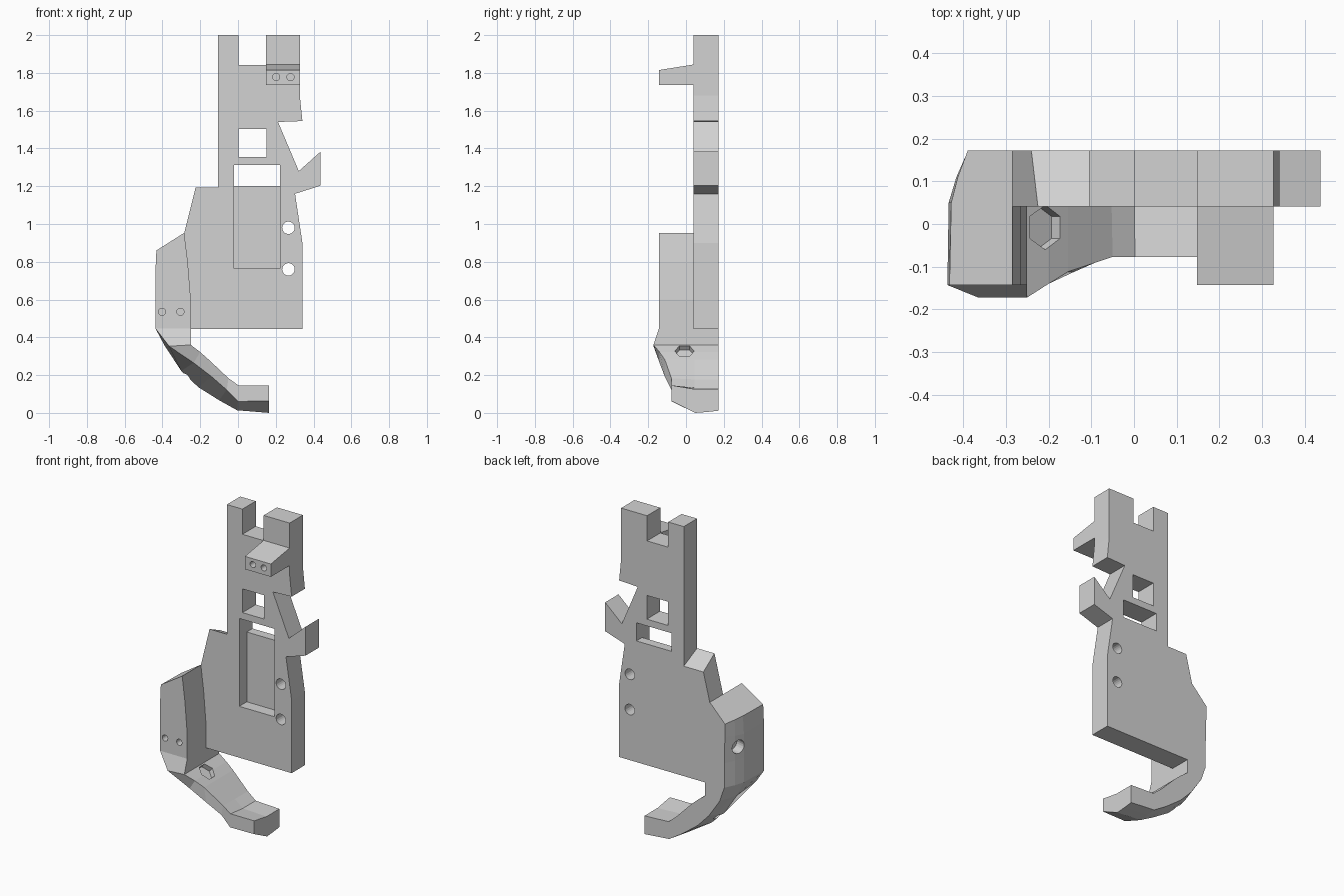
import bpy, bmesh, math
from mathutils import Vector

if "Cube" in bpy.data.objects:
    bpy.data.objects.remove(bpy.data.objects["Cube"])

grey = bpy.data.materials.new("plain_grey")
grey.use_nodes = True
colour = (0.65, 0.65, 0.65, 1)
grey.diffuse_color = colour
grey.node_tree.nodes["Principled BSDF"].inputs["Base Color"].default_value = colour

BACK, FACE, FRONT = 0.172, 0.041, -0.143


def loft(name, sections):
    """Skin a closed solid through matching rings of points."""
    bm = bmesh.new()
    rings = [[bm.verts.new(p) for p in ring] for ring in sections]
    for a, b in zip(rings, rings[1:]):
        for i in range(len(a)):
            j = (i + 1) % len(a)
            bm.faces.new((a[i], a[j], b[j], b[i]))
    bm.faces.new(rings[0])
    bm.faces.new(rings[-1])
    bmesh.ops.recalc_face_normals(bm, faces=bm.faces)
    mesh = bpy.data.meshes.new(name)
    bm.to_mesh(mesh)
    bm.free()
    mesh.materials.append(grey)
    obj = bpy.data.objects.new(name, mesh)
    bpy.context.collection.objects.link(obj)
    return obj


def extrude_y(name, outline, y0, y1):
    return loft(name, [[(x, y, z) for x, z in outline] for y in (y0, y1)])


def extrude_x(name, outline, x0, x1):
    return loft(name, [[(x, y, z) for y, z in outline] for x in (x0, x1)])


def box(x0, x1, y0, y1, z0, z1):
    return extrude_y("cutter", [(x0, z0), (x1, z0), (x1, z1), (x0, z1)], y0, y1)


def rod(start, end, radius, sides=20):
    """Prism between two points, with a corner along y where it can be."""
    start, end = Vector(start), Vector(end)
    axis = (end - start).normalized()
    u = Vector((1, 0, 0)) if abs(axis.y) > 0.9 else Vector((0, 1, 0))
    v = axis.cross(u).normalized()
    u = v.cross(axis)
    turns = [2 * math.pi * i / sides for i in range(sides)]
    return loft("cutter", [[c + radius * (u * math.cos(t) + v * math.sin(t))
                            for t in turns] for c in (start, end)])


def cut(obj, cutters):
    for cutter in cutters:
        cutter.hide_render = True
        mod = obj.modifiers.new("cut", 'BOOLEAN')
        mod.operation = 'DIFFERENCE'
        mod.solver = 'EXACT'
        mod.object = cutter
        bpy.context.view_layer.objects.active = obj
        bpy.ops.object.modifier_apply(modifier=mod.name)
        bpy.data.objects.remove(cutter)


# Main plate with notched top and side hook
plate = extrude_y("main_plate", [
    (-0.105, 2), (0.002, 2), (0.002, 1.843), (0.148, 1.843), (0.148, 2), (0.327, 2),
    (0.327, 1.68), (0.341, 1.545), (0.212, 1.54), (0.322, 1.28), (0.437, 1.383),
    (0.437, 1.203), (0.302, 1.16), (0.341, 0.9), (0.341, 0.445), (-0.27, 0.445),
    (-0.27, 0.7), (-0.29, 0.94), (-0.285, 0.95), (-0.225, 1.192), (-0.105, 1.192)],
    FACE, BACK)
shoulder_slope = [(FACE, 1.192), (BACK, 1.13), (BACK + 0.1, 1.083),
                  (BACK + 0.1, 1.3), (FACE - 0.1, 1.3), (FACE - 0.1, 1.24)]
cut(plate, [
    extrude_x("cutter", shoulder_slope, -0.4, -0.105),
    box(0.002, 0.15, -0.1, 0.3, 1.355, 1.503),      # square window
    box(-0.02, 0.222, -0.1, 0.115, 0.765, 1.313),   # long recess
    box(-0.02, 0.222, 0.1, 0.3, 1.2, 1.313),        # slot through the recess
    rod((0.267, -0.1, 0.98), (0.267, 0.3, 0.98), 0.033),
    rod((0.267, -0.1, 0.76), (0.267, 0.3, 0.76), 0.033)])

# Wedge lug on the front of the plate
lug = extrude_x("front_lug", [(FACE + 0.01, 1.735), (FACE + 0.01, 1.846),
                              (FRONT, 1.815), (FRONT, 1.735)], 0.148, 0.327)
cut(lug, [rod((x, -0.2, 1.778), (x, 0.0, 1.778), 0.019) for x in (0.202, 0.278)])


# Side block that sweeps down into a curved foot
def section(inner, outer, low, y_front, chamfer, drop=0, sag=0):
    a, b = Vector(inner), Vector(outer)
    c = a.lerp(b, drop)
    heel = b.lerp(a, chamfer) - Vector((0, sag))

    def at(p, y):
        return (p[0], y, p[1])
    return [at(a, y_front), at(c, 0.045), at(c, BACK), at(heel, BACK),
            at(b.lerp(heel, 0.4), 0.11), at(b, 0.05), at(low, y_front)]


arm = loft("side_block_and_foot", [
    section((0.165, 0.146), (0.165, 0), (0.165, 0.063), -0.077, 0.08, 0.14),
    section((0.002, 0.146), (-0.005, 0.014), (0, 0.061), -0.077, 0.09, 0.1),
    section((-0.05, 0.183), (-0.1, 0.067), (-0.06, 0.122), -0.077, 0.13, 0.05),
    section((-0.155, 0.282), (-0.21, 0.136), (-0.14, 0.192), -0.112, 0.18),
    section((-0.2, 0.322), (-0.3, 0.222), (-0.235, 0.265), -0.14, 0.22),
    section((-0.25, 0.36), (-0.388, 0.355), (-0.365, 0.353), -0.172, 0.25),
    section((-0.25, 0.447), (-0.434, 0.447), (-0.437, 0.447), FRONT, 0.27),
    section((-0.25, 0.6), (-0.434, 0.6), (-0.437, 0.6), FRONT, 0.27),
    section((-0.266, 0.8), (-0.434, 0.75), (-0.437, 0.75), FRONT, 0.27),
    section((-0.285, 0.953), (-0.428, 0.86), (-0.432, 0.86), FRONT, 0.27, 0, 0.04)])

# Bolt holes, outer side hole, angled nut pocket and the hole under it
normal = Vector((0.64, 0, 0.77))
pocket = Vector((-0.21, -0.008, 0.325))
cut(arm, [rod((x, -0.3, 0.535), (x, 0.0, 0.535), 0.019) for x in (-0.403, -0.305)]
    + [rod((-0.5, 0.11, 0.68), (-0.36, 0.07, 0.68), 0.042),
       rod(pocket + normal * 0.1, pocket - normal * 0.028, 0.052, 6),
       rod((-0.31, 0.085, 0.13), (-0.245, 0.055, 0.23), 0.028)])
